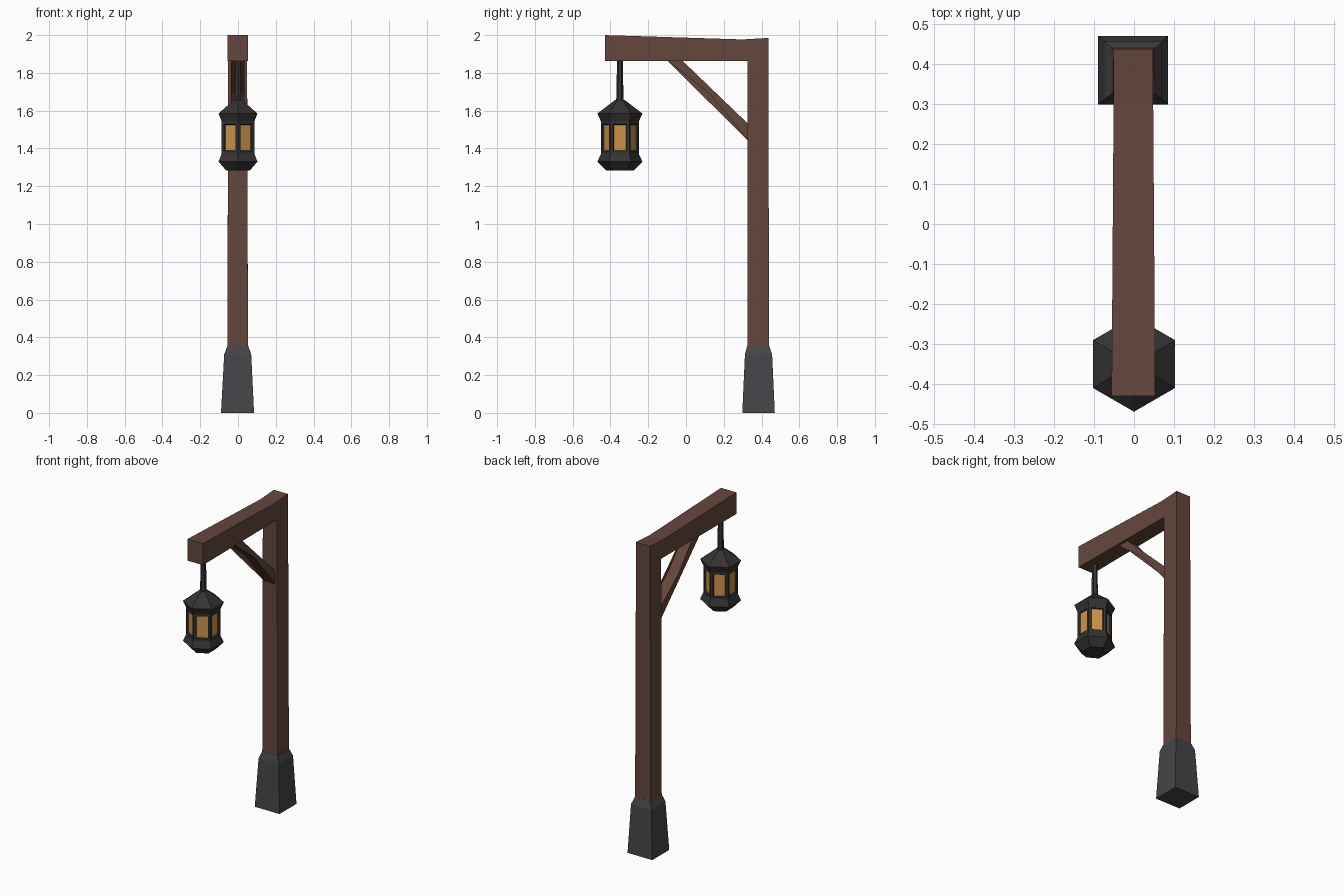
import bpy, bmesh
from math import cos, sin, pi

if "Cube" in bpy.data.objects:
    bpy.data.objects.remove(bpy.data.objects["Cube"])


def material(name, rgb):
    m = bpy.data.materials.new(name)
    m.diffuse_color = (*rgb, 1)
    m.use_nodes = True
    m.node_tree.nodes["Principled BSDF"].inputs["Base Color"].default_value = m.diffuse_color
    return m


WOOD = material("wood", (0.13, 0.062, 0.046))
STONE = material("dark_stone", (0.06, 0.06, 0.065))
IRON = material("iron", (0.035, 0.032, 0.032))
GLASS = material("amber_glass", (0.60, 0.29, 0.07))


def loft(name, rings, mats):
    """Skin a list of equal-length point rings and cap both ends."""
    bm = bmesh.new()
    vs = [[bm.verts.new(p) for p in r] for r in rings]
    n = len(rings[0])
    for a, b in zip(vs, vs[1:]):
        for i in range(n):
            j = (i + 1) % n
            bm.faces.new((a[i], a[j], b[j], b[i]))
    bm.faces.new(vs[0][::-1])
    bm.faces.new(vs[-1])
    bmesh.ops.recalc_face_normals(bm, faces=bm.faces)
    me = bpy.data.meshes.new(name)
    bm.to_mesh(me)
    bm.free()
    for m in mats:
        me.materials.append(m)
    ob = bpy.data.objects.new(name, me)
    bpy.context.collection.objects.link(ob)
    return ob


def rect(x0, x1, y0, y1, z):
    return [(x0, y0, z), (x1, y0, z), (x1, y1, z), (x0, y1, z)]


def section(x0, x1, inner, outer):
    """Cross-section between an inner and an outer (y, z) point."""
    return [(x0, *inner), (x1, *inner), (x1, *outer), (x0, *outer)]


def hexagon(r, z, y=-0.35):
    return [(r * cos(pi / 6 + i * pi / 3), y + r * sin(pi / 6 + i * pi / 3), z)
            for i in range(6)]


# Stone foot with a chamfered top
loft("base", [rect(-0.09, 0.085, 0.298, 0.47, 0),
              rect(-0.073, 0.07, 0.312, 0.456, 0.31),
              rect(-0.056, 0.054, 0.324, 0.44, 0.355)], [STONE])

# Post turning through a mitre into the overhanging beam
loft("post_and_beam", [section(-0.056, 0.053, (0.325, 0.33), (0.439, 0.33)),
                       section(-0.052, 0.048, (0.325, 1.862), (0.437, 1.985)),
                       section(-0.051, 0.048, (0.29, 1.862), (0.30, 1.977)),
                       section(-0.056, 0.053, (-0.43, 1.862), (-0.43, 2.0))], [WOOD])

# Diagonal brace, ends buried in post and beam
loft("brace", [section(-0.036, 0.034, (0.345, 1.425), (0.345, 1.515)),
               section(-0.036, 0.034, (-0.03, 1.875), (-0.11, 1.875))], [WOOD])

# Hanging rod
loft("hanging_rod", [hexagon(0.02, 1.63), hexagon(0.015, 1.87)], [IRON])

# Six-sided lantern housing: floor, lower rim, body, upper rim, roof
lantern = loft("lantern", [hexagon(r, z) for r, z in (
    (0.072, 1.283), (0.119, 1.33), (0.1, 1.372),
    (0.1, 1.543), (0.119, 1.585), (0.025, 1.657))], [IRON, GLASS])

# Recessed amber windows on the body faces
bm = bmesh.new()
bm.from_mesh(lantern.data)
panes = [f for f in bm.faces if abs(f.normal.z) < 0.01]
bmesh.ops.inset_individual(bm, faces=panes, thickness=0.02)
bmesh.ops.inset_individual(bm, faces=panes, thickness=0.005, depth=-0.008)
for f in panes:
    f.material_index = 1
bm.to_mesh(lantern.data)
bm.free()
